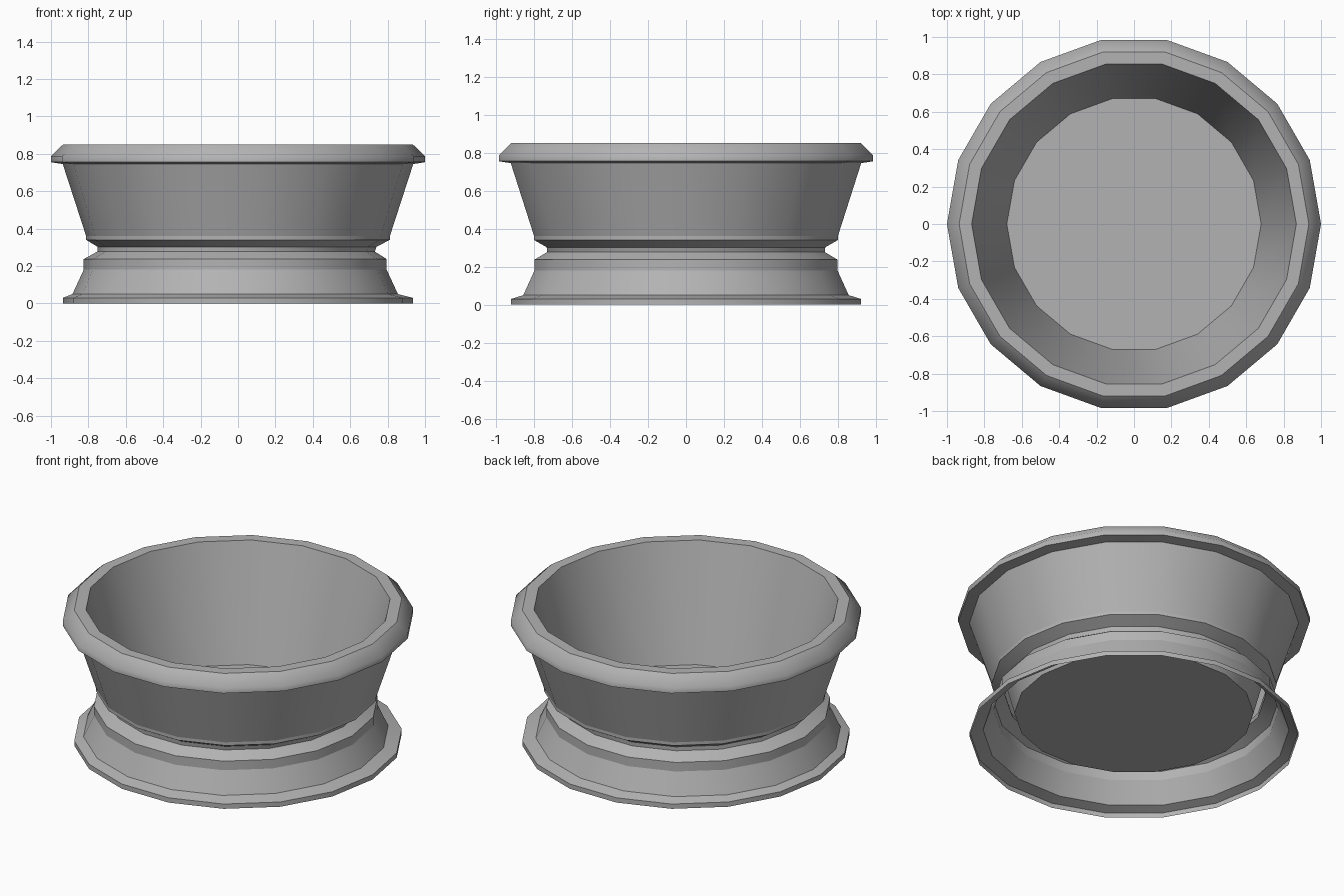
import bpy
import math

if "Cube" in bpy.data.objects:
    bpy.data.objects.remove(bpy.data.objects["Cube"])

SIDES = 18

# Dark grey used on the whole model
grey = bpy.data.materials.new("dark_grey")
grey.diffuse_color = (0.45, 0.45, 0.45, 1)
grey.use_nodes = True
grey.node_tree.nodes["Principled BSDF"].inputs["Base Color"].default_value = grey.diffuse_color


def lathe(name, profile, soft=(), cap_start=False):
    """Spin (radius, height, x shift) rings around z; rings in soft stay smooth."""
    verts, faces = [], []
    for r, z, dx in profile:
        for i in range(SIDES):
            a = 2 * math.pi * i / SIDES
            verts.append((r * math.cos(a) + dx, r * math.sin(a), z))
    if cap_start:
        faces.append(list(range(SIDES)))
    for k in range(len(profile) - 1):
        a, b = k * SIDES, (k + 1) * SIDES
        for i in range(SIDES):
            j = (i + 1) % SIDES
            faces.append((a + i, b + i, b + j, a + j))
    mesh = bpy.data.meshes.new(name)
    mesh.from_pydata(verts, [], faces)
    for p in mesh.polygons:
        p.use_smooth = True
    for e in mesh.edges:
        k0, k1 = (v // SIDES for v in e.vertices)
        e.use_edge_sharp = k0 == k1 and k0 not in soft
    mesh.materials.append(grey)
    obj = bpy.data.objects.new(name, mesh)
    bpy.context.collection.objects.link(obj)
    return obj


# Bowl: floor, inner wall, rounded rim, outer wall, undercut to the neck
lathe("bowl", [
    (0.68, 0.155, 0), (0.868, 0.85, 0), (0.935, 0.85, 0),
    (1.0, 0.787, 0), (1.0, 0.755, 0), (0.937, 0.745, 0),
    (0.812, 0.36, 0), (0.812, 0.34, 0), (0.745, 0.302, -0.005),
], soft=(3,), cap_start=True)

# Foot: neck, collar and flared hollow base, open underneath
lathe("foot", [
    (0.745, 0.302, -0.005), (0.742, 0.277, -0.01), (0.81, 0.237, -0.015),
    (0.81, 0.18, -0.015), (0.87, 0.05, -0.015), (0.935, 0.03, 0),
    (0.935, 0.0, 0),
])
